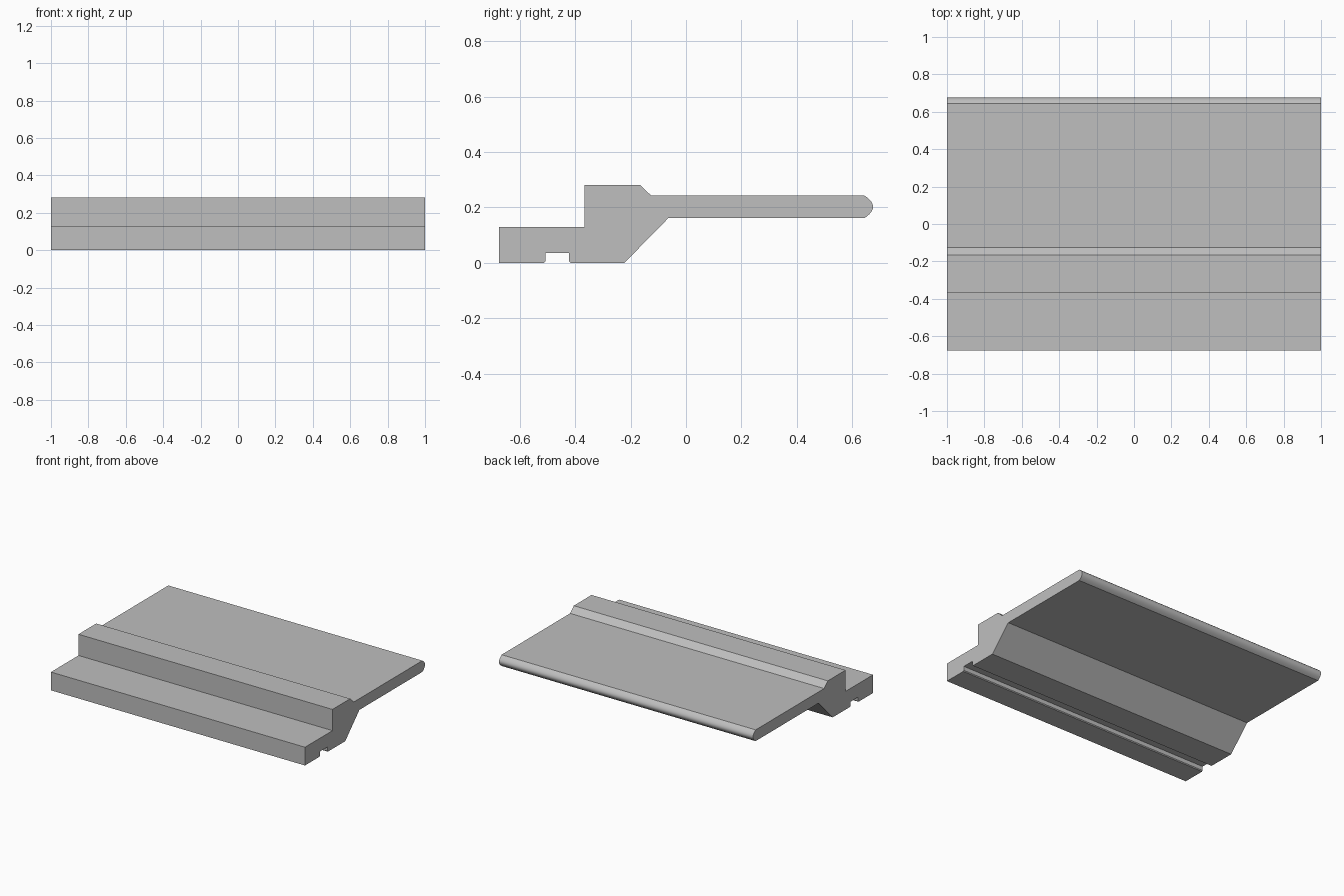
import bpy
import bmesh

cube = bpy.data.objects.get("Cube")
if cube:
    bpy.data.objects.remove(cube, do_unlink=True)

HALF_LENGTH = 1.0

grey = bpy.data.materials.new("light grey")
grey.use_nodes = True
colour = (0.52, 0.52, 0.52, 1)
grey.diffuse_color = colour
grey.node_tree.nodes["Principled BSDF"].inputs["Base Color"].default_value = colour


def rounded_edge(y, depth, z, half, steps=12):
    """Bowed rear edge of the flange, from bottom to top."""
    ts = [2 * i / steps - 1 for i in range(steps + 1)]
    return [(y + depth * (1 - t * t), z + half * t) for t in ts]


# Cross-section (y, z): underside with groove, sloped web, flange, raised step
profile = [(-0.675, 0), (-0.512, 0), (-0.507, 0.006), (-0.507, 0.035),
           (-0.422, 0.035), (-0.422, 0.006), (-0.417, 0), (-0.222, 0),
           (-0.063, 0.162)]
profile += rounded_edge(0.645, 0.03, 0.202, 0.04)
profile += [(-0.125, 0.242), (-0.166, 0.281), (-0.366, 0.281),
            (-0.366, 0.13), (-0.675, 0.13)]

# Extrude the section along x
bm = bmesh.new()
face = bm.faces.new([bm.verts.new((-HALF_LENGTH, y, z)) for y, z in profile])
result = bmesh.ops.extrude_face_region(bm, geom=[face], use_keep_orig=True)
new_verts = [v for v in result["geom"] if isinstance(v, bmesh.types.BMVert)]
bmesh.ops.translate(bm, verts=new_verts, vec=(2 * HALF_LENGTH, 0, 0))
bmesh.ops.recalc_face_normals(bm, faces=bm.faces)

mesh = bpy.data.meshes.new("stepped_profile_strip")
bm.to_mesh(mesh)
bm.free()
mesh.materials.append(grey)
strip = bpy.data.objects.new("stepped_profile_strip", mesh)
bpy.context.collection.objects.link(strip)

# Smooth only the rounded rear edge
bpy.context.view_layer.objects.active = strip
strip.select_set(True)
bpy.ops.object.shade_smooth_by_angle(angle=0.4)
